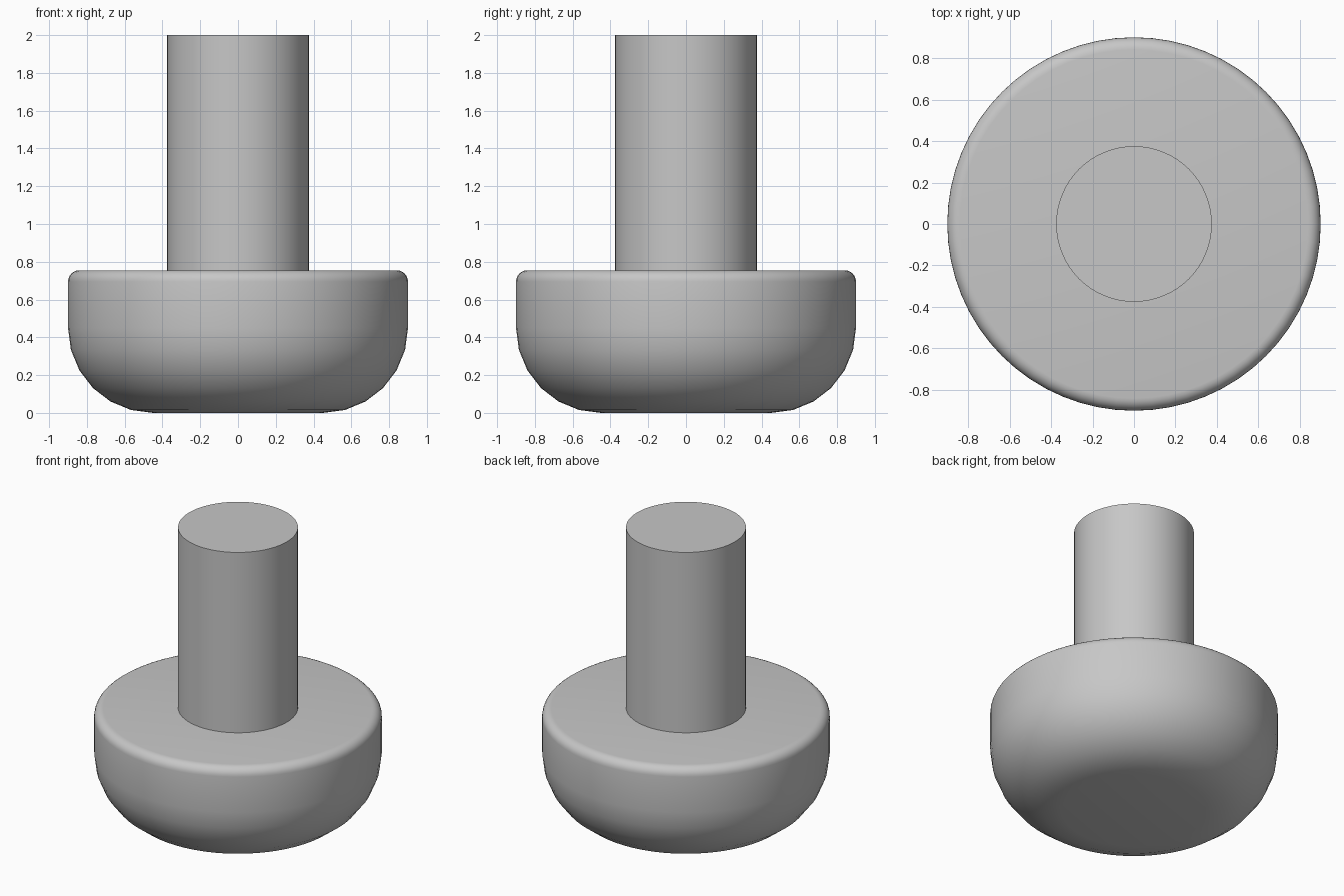
import bpy
import bmesh
from math import sin, cos, pi, radians

SIDES = 64

cube = bpy.data.objects.get("Cube")
if cube:
    bpy.data.objects.remove(cube, do_unlink=True)

grey = bpy.data.materials.new("plain_grey")
grey.use_nodes = True
colour = (0.57, 0.57, 0.57, 1)
grey.diffuse_color = colour
grey.node_tree.nodes["Principled BSDF"].inputs["Base Color"].default_value = colour


def arc(r, z, radius, start, end, steps):
    """Points of a rounded corner centred on (r, z)."""
    angles = [radians(start + (end - start) * i / steps) for i in range(steps + 1)]
    return [(r + radius * cos(a), z + radius * sin(a)) for a in angles]


def lathe(name, profile):
    """Turn an open profile round the z axis and close both ends."""
    bm = bmesh.new()
    rings = []
    for r, z in profile:
        rings.append([bm.verts.new((r * cos(2 * pi * i / SIDES), r * sin(2 * pi * i / SIDES), z))
                      for i in range(SIDES)])
    for low, high in zip(rings, rings[1:]):
        for i in range(SIDES):
            j = (i + 1) % SIDES
            bm.faces.new((low[i], low[j], high[j], high[i]))
    bm.faces.new(rings[0][::-1])
    bm.faces.new(rings[-1])
    mesh = bpy.data.meshes.new(name)
    bm.to_mesh(mesh)
    bm.free()
    mesh.materials.append(grey)
    obj = bpy.data.objects.new(name, mesh)
    bpy.context.collection.objects.link(obj)
    bpy.ops.object.select_all(action='DESELECT')
    obj.select_set(True)
    bpy.context.view_layer.objects.active = obj
    bpy.ops.object.shade_smooth_by_angle(angle=radians(35))
    return obj


# Round head: wide curve underneath, small rounded rim on top
lathe("rounded_head", arc(0.45, 0.45, 0.45, -90, 0, 6) + arc(0.84, 0.695, 0.06, 0, 90, 6))

# Straight shaft standing on the head
lathe("shaft", [(0.375, 0.74), (0.375, 2.0)])
